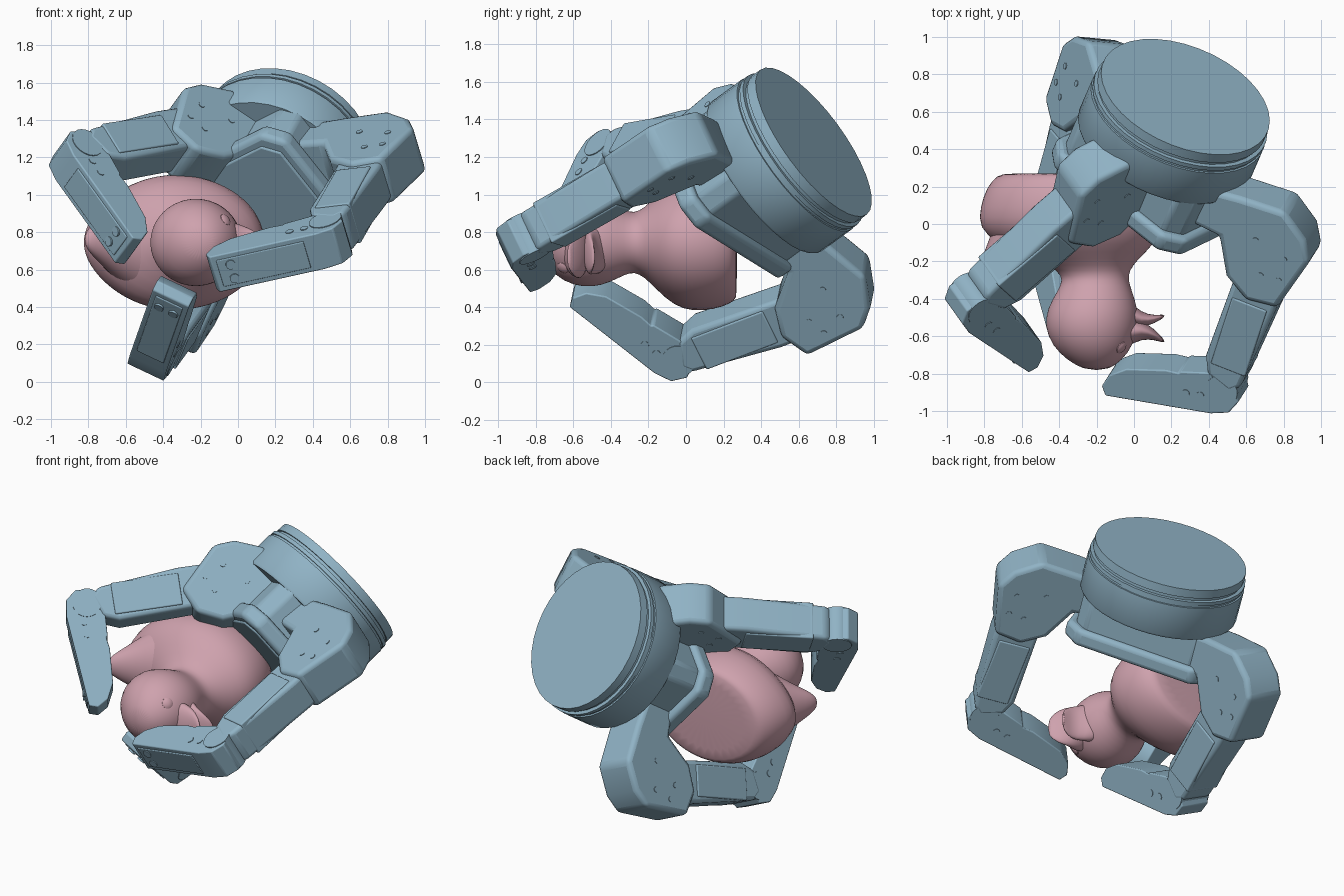
import bpy, bmesh, math
from mathutils import Vector as V

if "Cube" in bpy.data.objects:
    bpy.data.objects.remove(bpy.data.objects["Cube"])


def material(name, col):
    m = bpy.data.materials.new(name)
    m.diffuse_color = col
    m.use_nodes = True
    m.node_tree.nodes["Principled BSDF"].inputs["Base Color"].default_value = m.diffuse_color
    return m


BLUE = material("blue_metal", (0.28, 0.45, 0.56, 1))
PINK = material("pink_rubber", (0.62, 0.36, 0.42, 1))


def finish(name, bm, mat, bevel=0, subsurf=0, angle=35):
    bmesh.ops.recalc_face_normals(bm, faces=bm.faces)
    me = bpy.data.meshes.new(name)
    bm.to_mesh(me)
    bm.free()
    ob = bpy.data.objects.new(name, me)
    bpy.context.collection.objects.link(ob)
    me.materials.append(mat)
    if bevel:
        m = ob.modifiers.new("bevel", "BEVEL")
        m.width, m.segments, m.limit_method = bevel, 3, "ANGLE"
        m.angle_limit = math.radians(35)
    if subsurf:
        m = ob.modifiers.new("smooth", "SUBSURF")
        m.levels = m.render_levels = subsurf
    bpy.ops.object.select_all(action="DESELECT")
    ob.select_set(True)
    bpy.context.view_layer.objects.active = ob
    bpy.ops.object.shade_smooth_by_angle(angle=math.radians(angle))
    return ob


def loft(name, rings, mat, seg=32, **kw):
    """Skin rings of (centre, half axis a, half axis b, pinch of the -a side)."""
    bm = bmesh.new()
    loops = []
    for c, a, b, pinch in rings:
        loop = []
        for i in range(seg):
            t = 2 * math.pi * i / seg
            k = 1 - pinch * max(0, -math.cos(t)) ** 2
            loop.append(bm.verts.new(c + a * math.cos(t) + b * math.sin(t) * k))
        loops.append(loop)
    for p, q in zip(loops, loops[1:]):
        for i in range(seg):
            j = (i + 1) % seg
            bm.faces.new((p[i], p[j], q[j], q[i]))
    bm.faces.new(loops[0])
    bm.faces.new(loops[-1])
    return finish(name, bm, mat, **kw)


def prism(name, pts, o, u, v, n, half, bevel=0.025):
    """Extrude a profile in the (u, v) plane by +-half along n."""
    bm = bmesh.new()
    a = [bm.verts.new(o + u * x + v * y - n * half) for x, y in pts]
    b = [bm.verts.new(o + u * x + v * y + n * half) for x, y in pts]
    bm.faces.new(a)
    bm.faces.new(b)
    for i in range(len(pts)):
        j = (i + 1) % len(pts)
        bm.faces.new((a[i], a[j], b[j], b[i]))
    return finish(name, bm, BLUE, bevel=bevel)


def peg(name, c, axis, r, half, seg=20):
    a = axis.orthogonal().normalized() * r
    b = axis.cross(a)
    loft(name, [(c - axis * half, a, b, 0), (c + axis * half, a, b, 0)], BLUE, seg)


# gripper frame: W points from the round base towards the held toy
W = V((-0.33, -0.76, -0.556)).normalized()
E1 = V((-0.60, -0.29, 0.745))
E1 = (E1 - W * E1.dot(W)).normalized()
E2 = E1.cross(W).normalized()
C0 = V((0.275, 0.68, 1.28))

# round base with grooves
loft("base_drum", [(C0 + W * h, E1 * r, E2 * r, 0) for h, r in
     [(0, .478), (.055, .48), (.056, .47), (.075, .47), (.076, .492),
      (.10, .492), (.101, .485), (.115, .485), (.116, .495), (.325, .495), (.34, .485)]],
     BLUE, 36)


# palm block, plate and pad
def palm(name, x0, x1, y, h0, h1, ch, bevel):
    pts = [(x0 + ch, -y), (x1 - ch, -y), (x1, -y + ch), (x1, y - ch),
           (x1 - ch, y), (x0 + ch, y), (x0, y - ch), (x0, -y + ch)]
    prism(name, pts, C0 + W * (h0 + h1) / 2, E1, E2, W, (h1 - h0) / 2, bevel)


palm("palm_block", -.27, .32, .43, .28, .58, .08, .02)
palm("palm_plate", -.31, .36, .48, .55, .66, .10, .03)
palm("palm_pad", -.25, .30, .42, .64, .67, .08, .01)

KNUCKLE = [(-.66, -.18), (-.25, -.27), (0, -.31), (.16, -.21), (.23, -.1), (.17, .24),
           (0, .28), (-.15, .2), (-.27, .0), (-.66, .0)]
LINK = [(.08, -.14), (.3, -.14), (.80, -.09), (.85, -.04), (.80, .1), (.70, .14), (.08, .12)]
TIP = [(-.07, -.05), (.01, -.105), (.22, -.105), (.23, -.095), (.30, -.11), (.52, -.107),
       (.62, -.065), (.665, 0), (.65, .055), (.07, .135), (-.03, .126), (-.09, .06)]
PANEL = [(.14, .115), (.62, .047), (.62, .065), (.14, .133)]


def finger(side, p1, p2, p3):
    p1, p2, p3 = V(p1), V(p2), V(p3)
    a1, a2 = (p2 - p1).normalized(), (p3 - p2).normalized()
    n = a1.cross(a2).normalized()
    w = (W - n * W.dot(n)).normalized()
    d = n.cross(w)
    if d.dot(a2) > 0:
        d = -d
    prism(side + "_knuckle", KNUCKLE, p1, d, w, n, .14, .03)
    v1 = (d - a1 * d.dot(a1)).normalized()
    prism(side + "_link", [(x, -y) for x, y in LINK], p1, a1, v1, n, .115)
    prism(side + "_link_cover", [(.3, .1), (.72, .1), (.72, -.1), (.3, -.1)],
          p1, a1, v1, n, .123, .008)
    v2 = (w - a2 * w.dot(a2)).normalized()
    prism(side + "_fingertip", TIP, p2, a2, v2, n, .108, .03)
    prism(side + "_fingertip_panel", PANEL, p2, a2, v2, n, .08, .005)
    # joint pins and screws
    peg(side + "_knee_pin", p2, n, .09, .113)
    for s in (-1, 1):
        peg(side + "_tip_screw", p2 + a2 * .55 + v2 * .075 + n * s * .042, v2, .027, .008, 12)
        for x, y in ((.12, .03), (.2, .02)):
            peg(side + "_side_screw", p2 + a2 * x + v2 * y + n * s * .108, n, .022, .004, 12)
        for x, y in ((.1, -.05), (.02, .1), (-.08, -.08), (.12, .08)):
            peg(side + "_knuckle_screw", p1 + d * x + w * y + n * s * .14, n, .018, .004, 12)


finger("right", (.73, -.13, 1.18), (.495, -.85, .77), (-.11, -.825, .60))
finger("left", (-.19, .17, 1.31), (-.855, -.40, 1.21), (-.57, -.69, .71))
finger("lower", (-.23, .73, .45), (-.44, -.03, .16), (-.34, -.57, .48))

# toy bird lying on its side: body, neck and head lofted along y
X, Y, Z = V((1, 0, 0)), V((0, 1, 0)), V((0, 0, 1))
body = [(.272, -.33, .36, .29, 0), (.262, -.33, .40, .31, 0), (.2, -.335, .455, .345, .05),
        (.09, -.34, .485, .368, .1), (-.02, -.345, .49, .36, .2), (-.11, -.31, .42, .30, .2),
        (-.19, -.25, .27, .215, .1), (-.25, -.215, .19, .165, 0), (-.30, -.205, .175, .16, 0),
        (-.36, -.21, .2, .19, 0), (-.45, -.222, .243, .232, 0), (-.55, -.228, .25, .24, 0),
        (-.65, -.222, .217, .21, 0), (-.73, -.21, .147, .142, 0), (-.782, -.2, .06, .06, 0)]
loft("toy_bird_body", [(V((cx, y, .745)), X * rx, Z * rz, p) for y, cx, rx, rz, p in body],
     PINK, 32, subsurf=1, angle=60)

# tail rising from the body towards the back
side = V((.64, -.77, 0))
loft("toy_bird_tail", [(V((x, y, z)), side * a, Z * b, 0) for x, y, z, a, b in
     [(-.42, .06, .745, .27, .33), (-.55, -.02, .745, .215, .27), (-.65, -.09, .75, .14, .19),
      (-.73, -.16, .755, .08, .12), (-.79, -.22, .76, .04, .07), (-.815, -.245, .76, .012, .025)]],
     PINK, 24, subsurf=1, angle=60)

# beak: two flared lips
for name, path in (("upper_beak", [(-.12, -.60, .08, .15), (-.03, -.58, .075, .15),
                                   (.04, -.565, .05, .14), (.11, -.59, .03, .12),
                                   (.165, -.63, .008, .06)]),
                   ("lower_beak", [(-.12, -.46, .08, .14), (-.03, -.475, .07, .13),
                                   (.04, -.515, .04, .12), (.11, -.51, .022, .1),
                                   (.165, -.49, .008, .05)])):
    loft(name, [(V((x, y, .70 - .2 * x)), Y * t, Z * wd, 0) for x, y, t, wd in path],
         PINK, 20, subsurf=1, angle=60)

# eyes
head = V((-.225, -.54, .745))
for s in (-1, 1):
    axis = V((.15, -.115, s * .125 - .01)).normalized()
    a = axis.orthogonal().normalized()
    b = axis.cross(a)
    loft("eye", [(head + axis * h, a * r, b * r, 0) for h, r in
         [(.2, .036), (.236, .034), (.242, .026), (.246, .008)]], PINK, 16)
